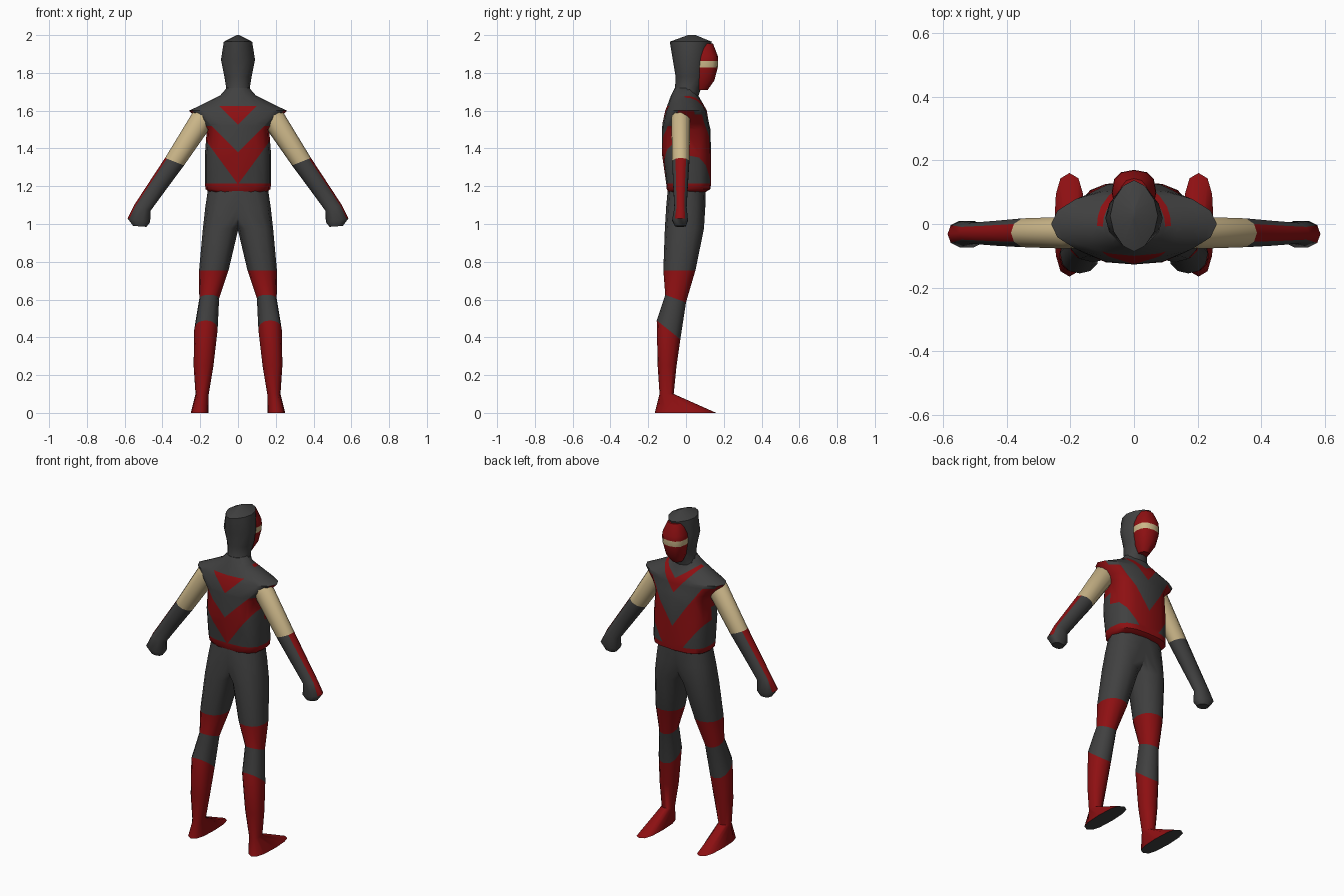
import bpy, bmesh
from math import sin, cos, pi, radians
from mathutils import Vector

cube = bpy.data.objects.get("Cube")
if cube:
    bpy.data.objects.remove(cube, do_unlink=True)


def material(name, rgb):
    m = bpy.data.materials.new(name)
    m.use_nodes = True
    m.diffuse_color = (*rgb, 1)
    bsdf = m.node_tree.nodes["Principled BSDF"]
    bsdf.inputs["Base Color"].default_value = (*rgb, 1)
    bsdf.inputs["Roughness"].default_value = 0.9
    return m


GREY, RED, SKIN = 0, 1, 2
MATERIALS = [material("charcoal cloth", (0.052, 0.052, 0.052)),
             material("dark red cloth", (0.27, 0.005, 0.006)),
             material("skin", (0.60, 0.47, 0.25))]


def power(v, p):
    return abs(v) ** p * (1 if v > 0 else -1)


def level(z, x0, x1, y0, y1, tilt=0, p=1):
    """Level cross-section, optionally tilted from back to front."""
    return (x0, z, x1, z, y0, y1, tilt, p)


def wide(z, w, y0, y1, p=1):
    """Level cross-section centred on the body."""
    return level(z, -w, w, y0, y1, 0, p)


def build(name, rings, sides, paint, cuts=(), angle=50):
    """Skin the rings, keep the +x half, cut pattern lines, paint, mirror."""
    bm = bmesh.new()
    loops = []
    for ax, az, bx, bz, y0, y1, tilt, p in rings:
        loop = []
        for i in range(sides):
            t = 2 * pi * i / sides
            c, s = power(cos(t), p), power(sin(t), p)
            loop.append(bm.verts.new(((ax + bx) / 2 + c * (bx - ax) / 2,
                                      (y0 + y1) / 2 + s * (y1 - y0) / 2,
                                      (az + bz) / 2 + c * (bz - az) / 2 + s * tilt)))
        loops.append(loop)
    for lo, hi in zip(loops, loops[1:]):
        for i in range(sides):
            j = (i + 1) % sides
            bm.faces.new((lo[i], lo[j], hi[j], hi[i]))
    bm.faces.new(loops[0])
    bm.faces.new(loops[-1])
    bmesh.ops.recalc_face_normals(bm, faces=bm.faces[:])

    everything = bm.verts[:] + bm.edges[:] + bm.faces[:]
    bmesh.ops.bisect_plane(bm, geom=everything, dist=1e-5, plane_co=(0, 0, 0),
                           plane_no=(1, 0, 0), clear_inner=True)
    # each cut is a line z = height + slope * x on the front (+1) or back (-1)
    for side, height, slope in cuts:
        faces = [f for f in bm.faces if f.calc_center_median().y * side > 0]
        edges = list({e for f in faces for e in f.edges})
        verts = list({v for f in faces for v in f.verts})
        bmesh.ops.bisect_plane(bm, geom=verts + edges + faces, dist=1e-5,
                               plane_co=(0, 0, height), plane_no=(-slope, 0, 1))
    bm.normal_update()
    for f in bm.faces:
        f.material_index = paint(f.calc_center_median(), f.normal)
    bmesh.ops.mirror(bm, geom=bm.verts[:] + bm.edges[:] + bm.faces[:],
                     axis='X', merge_dist=1e-4)
    bmesh.ops.recalc_face_normals(bm, faces=bm.faces[:])

    mesh = bpy.data.meshes.new(name)
    bm.to_mesh(mesh)
    bm.free()
    for m in MATERIALS:
        mesh.materials.append(m)
    ob = bpy.data.objects.new(name, mesh)
    bpy.context.collection.objects.link(ob)
    bpy.ops.object.select_all(action='DESELECT')
    ob.select_set(True)
    bpy.context.view_layer.objects.active = ob
    bpy.ops.object.shade_smooth_by_angle(angle=radians(angle))
    return ob


# Tunic with flared shoulders, belt and chevrons
CHEST_LOW, CHEST_HIGH = (1.12, 1.4), (1.33, 1.5)
COLLAR_LOW, COLLAR_HIGH = (1.53, 1.2), (1.61, 0.7)
BACK_LOW, BACK_HIGH, BACK_TRI = (1.21, 1.36), (1.38, 1.0), (1.525, 1.0)
FRONT_TOP, BACK_TOP, TRI_TOP = 1.58, 1.52, 1.625


def between(c, low, high):
    return low[0] + low[1] * c.x < c.z < high[0] + high[1] * c.x


def paint_tunic(c, n):
    if c.z < 1.215:
        return RED
    if c.x > 0.2 and n.z < -0.35:
        return RED
    if c.y > 0:
        chest = between(c, CHEST_LOW, CHEST_HIGH) and c.z < FRONT_TOP
        return RED if chest or between(c, COLLAR_LOW, COLLAR_HIGH) else GREY
    chevron = between(c, BACK_LOW, BACK_HIGH) and c.z < BACK_TOP
    triangle = between(c, BACK_TRI, (TRI_TOP, 0))
    return RED if chevron or triangle else GREY


front_lines = [CHEST_LOW, CHEST_HIGH, COLLAR_LOW, COLLAR_HIGH, (FRONT_TOP, 0)]
back_lines = [BACK_LOW, BACK_HIGH, BACK_TRI, (BACK_TOP, 0), (TRI_TOP, 0)]
build("tunic", [
    wide(1.17, .155, -.095, .105, .8),
    wide(1.185, .172, -.102, .13, .7),
    wide(1.215, .175, -.105, .132, .7),
    wide(1.37, .175, -.127, .132, .7),
    wide(1.50, .165, -.127, .13, .7),
    wide(1.53, .195, -.125, .122, .8),
    wide(1.60, .26, -.11, .11),
    wide(1.625, .205, -.10, .097),
    wide(1.68, .095, -.08, .065),
    wide(1.72, .06, -.06, .06),
], 16, paint_tunic, [(1, *l) for l in front_lines] + [(-1, *l) for l in back_lines])

# Hood with a peaked crown
build("hood", [
    wide(1.66, .09, -.075, .06),
    wide(1.72, .062, -.058, .08),
    wide(1.78, .072, -.055, .105),
    wide(1.87, .09, -.07, .108),
    wide(1.965, .075, -.086, .137, 1.15),
    wide(2.0, .006, .01, .05),
], 12, lambda c, n: GREY)

# Masked face with a bare strip at the eyes
build("masked_face", [
    wide(1.71, .03, .04, .115),
    wide(1.76, .055, .03, .15, .8),
    wide(1.828, .068, .03, .168, .8),
    wide(1.862, .070, .03, .17, .8),
    wide(1.89, .068, .03, .168, .8),
    wide(1.955, .045, .03, .143, .9),
], 12, lambda c, n: SKIN if 1.83 < c.z < 1.86 else RED)


# Arms: bare upper arm, glove with a red stripe outside
OUTWARD = Vector((.83, 0, .56))


def paint_arm(c, n):
    if c.z > 1.33:
        return SKIN
    return RED if n.dot(OUTWARD) > 0.8 else GREY


build("arms", [
    (.11, 1.54, .185, 1.62, -.07, .015, 0, 1),
    (.153, 1.50, .24, 1.59, -.08, .025, 0, 1),
    (.286, 1.31, .386, 1.35, -.075, .02, 0, 1),
    (.375, 1.19, .468, 1.225, -.07, .012, 0, 1),
    (.463, 1.07, .55, 1.10, -.063, .005, 0, 1),
    (.465, 1.01, .585, 1.03, -.075, .012, 0, .85),
    (.485, .985, .555, .99, -.06, 0, 0, .85),
], 10, paint_arm)


# Legs: trousers, knee bands, boots and dark soles
def paint_leg(c, n):
    if c.z < 0.01 and n.z < -0.9:
        return GREY
    return RED if c.z < 0.42 or 0.6 < c.z < 0.75 else GREY


build("legs_and_boots", [
    level(1.19, -.158, .158, -.096, .105, 0, .85),
    level(1.09, -.09, .173, -.105, .102, 0, .85),
    level(.975, -.002, .186, -.112, .095, 0, .85),
    level(.755, .05, .206, -.12, .05, 0, .9),
    level(.605, .10, .205, -.11, .0, -.02, .9),
    level(.44, .108, .232, -.155, -.03, -.05, .9),
    level(.25, .13, .235, -.15, -.05, 0, .9),
    level(.10, .155, .225, -.14, -.065, 0, .9),
    level(.0, .155, .25, -.165, .16, 0, .75),
], 12, paint_leg)
